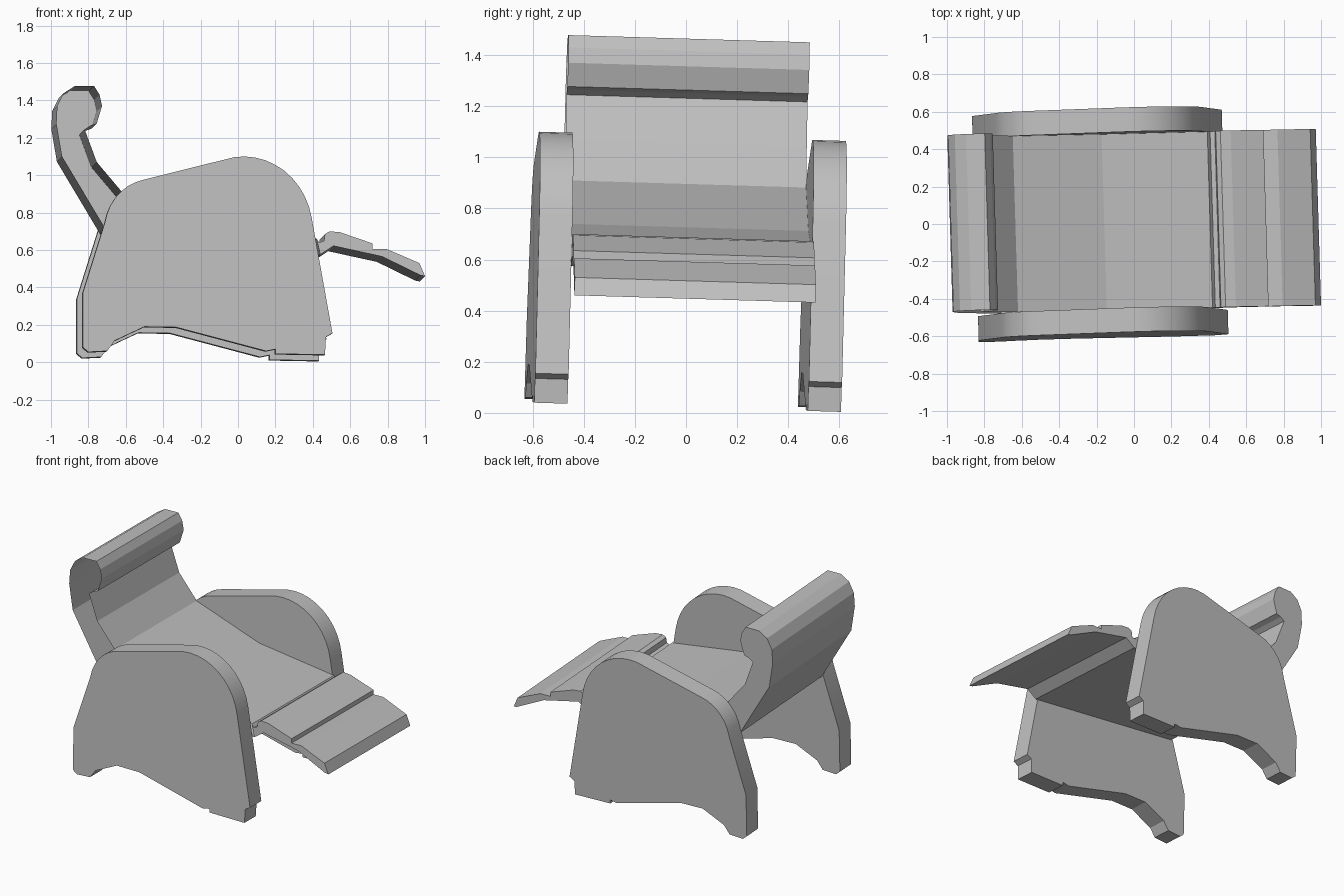
import bpy, bmesh, math
from mathutils import Vector

if "Cube" in bpy.data.objects:
    bpy.data.objects.remove(bpy.data.objects["Cube"], do_unlink=True)

TILT = 0.03                                   # the chair sits slightly turned and tipped
ACROSS = Vector((-TILT, 1, -TILT))            # direction of every extrusion

mat = bpy.data.materials.new("light_grey")
mat.use_nodes = True
mat.diffuse_color = (0.53, 0.53, 0.53, 1)
mat.node_tree.nodes["Principled BSDF"].inputs["Base Color"].default_value = (0.53, 0.53, 0.53, 1)


def arc(cx, cz, rx, rz, start, end, steps):
    """Points on an ellipse, from start to end degrees."""
    angles = [math.radians(start + (end - start) * i / steps) for i in range(steps + 1)]
    return [(cx + rx * math.cos(a), cz + rz * math.sin(a)) for a in angles]


def extrude_profile(name, profile, y, width, open_front=False, smooth=False, shift=0.0):
    """Extrude a side profile across the chair, starting at depth y."""
    bm = bmesh.new()
    start = [Vector((x, y + TILT * (x + z - 0.7), z)) + ACROSS * shift for x, z in profile]
    front = [bm.verts.new(p) for p in start]
    back = [bm.verts.new(p + ACROSS * width) for p in start]
    n = len(profile)
    for i in range(n):
        j = (i + 1) % n
        bm.faces.new((front[i], front[j], back[j], back[i]))
    bm.faces.new(back)
    cap = bm.faces.new(front[::-1])
    bmesh.ops.recalc_face_normals(bm, faces=bm.faces)
    if open_front:
        bmesh.ops.delete(bm, geom=[cap], context='FACES_ONLY')
    mesh = bpy.data.meshes.new(name)
    bm.to_mesh(mesh)
    bm.free()
    mesh.materials.append(mat)
    obj = bpy.data.objects.new(name, mesh)
    bpy.context.collection.objects.link(obj)
    if smooth:
        bpy.ops.object.select_all(action='DESELECT')
        obj.select_set(True)
        bpy.context.view_layer.objects.active = obj
        bpy.ops.object.shade_smooth_by_angle(angle=math.radians(20))
    return obj


# Side panels with rounded arms and stub feet
panel = arc(-0.46, 0.70, 0.255, 0.28, 170, 100, 7)
panel += arc(0.03, 0.70, 0.37, 0.40, 98, 10, 10)
panel += [(0.505, 0.155), (0.47, 0.135), (0.465, 0.04), (0.20, 0.045), (0.20, 0.07),
          (0.15, 0.06), (-0.33, 0.187), (-0.50, 0.19), (-0.66, 0.115), (-0.67, 0.10),
          (-0.70, 0.06), (-0.80, 0.055), (-0.83, 0.08), (-0.83, 0.37)]
extrude_profile("right_arm_panel", panel, -0.588, 0.13, smooth=True)
extrude_profile("left_arm_panel", panel, -0.588, 0.13, smooth=True, shift=1.07)

# Seat, reclined back and head roll in one upholstered shell
shell = [(-0.71, 0.715), (-0.94, 1.10), (-0.97, 1.275), (-0.965, 1.37), (-0.93, 1.44),
         (-0.87, 1.478), (-0.77, 1.478), (-0.74, 1.43), (-0.727, 1.37), (-0.755, 1.277),
         (-0.79, 1.265), (-0.82, 1.245), (-0.755, 1.07), (-0.62, 0.91), (-0.145, 0.74),
         (0.42, 0.66), (0.44, 0.575)]
extrude_profile("seat_and_back", shell, -0.459, 0.943, open_front=True)

# Raised footrest
foot = [(0.44, 0.575), (0.42, 0.66), (0.435, 0.64), (0.46, 0.65), (0.465, 0.685),
        (0.49, 0.70), (0.545, 0.695), (0.72, 0.635), (0.72, 0.605), (0.795, 0.605),
        (0.97, 0.53), (1.0, 0.46), (0.975, 0.465), (0.77, 0.565), (0.51, 0.622)]
extrude_profile("footrest", foot, -0.459, 0.943)
